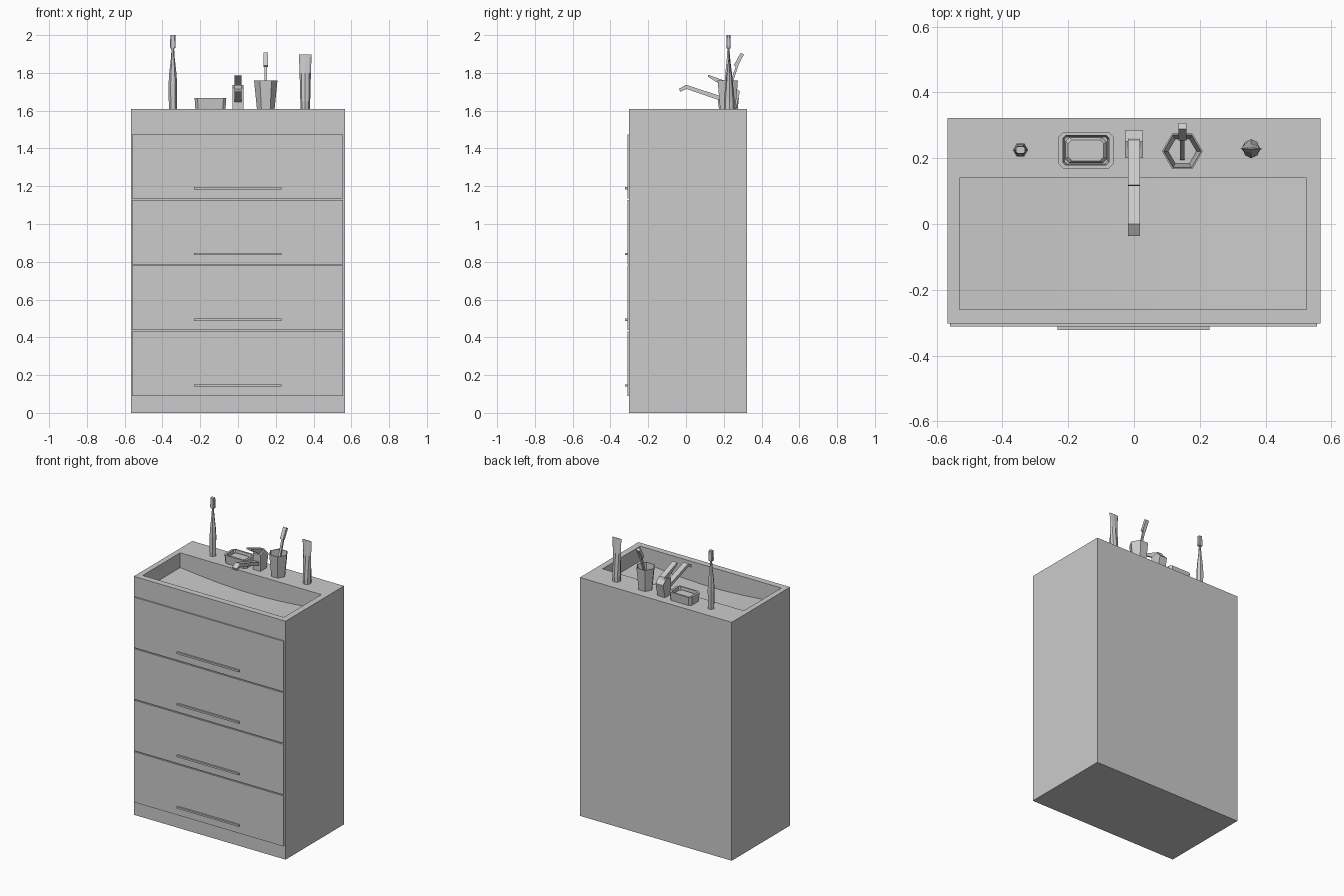
import bpy
import bmesh
from math import cos, sin, pi
from mathutils import Vector

cube = bpy.data.objects.get("Cube")
if cube:
    bpy.data.objects.remove(cube, do_unlink=True)

grey = bpy.data.materials.new("plain grey")
grey.use_nodes = True
GREY = (0.6, 0.6, 0.6, 1)
grey.diffuse_color = GREY
grey.node_tree.nodes["Principled BSDF"].inputs["Base Color"].default_value = GREY

TOP = 1.61


def loft(name, rings):
    """Skin a closed shell through rings of equal point count."""
    bm = bmesh.new()
    loops = [[bm.verts.new(p) for p in ring] for ring in rings]
    n = len(loops[0])
    for a, b in zip(loops, loops[1:]):
        for i in range(n):
            j = (i + 1) % n
            bm.faces.new((a[i], a[j], b[j], b[i]))
    bm.faces.new(loops[0][::-1])
    bm.faces.new(loops[-1])
    bmesh.ops.recalc_face_normals(bm, faces=bm.faces)
    mesh = bpy.data.meshes.new(name)
    bm.to_mesh(mesh)
    bm.free()
    mesh.materials.append(grey)
    obj = bpy.data.objects.new(name, mesh)
    bpy.context.collection.objects.link(obj)
    return obj


def box(name, x0, x1, y0, y1, z0, z1):
    return loft(name, [[(x0, y0, z), (x1, y0, z), (x1, y1, z), (x0, y1, z)]
                       for z in (z0, z1)])


def side_profile(name, points, half_width):
    """Extrude a (y, z) outline symmetrically along x."""
    return loft(name, [[(x, y, z) for y, z in points]
                       for x in (-half_width, half_width)])


def ring(x, y, z, rx, ry=None, sides=6, turn=0.0):
    ry = rx if ry is None else ry
    return [(x + rx * cos(2 * pi * i / sides + turn),
             y + ry * sin(2 * pi * i / sides + turn), z) for i in range(sides)]


def cut_rect(x, y, z, hx, hy, c):
    """Rectangle ring with chamfered corners."""
    pts = [(hx, c - hy), (hx, hy - c), (hx - c, hy), (c - hx, hy),
           (-hx, hy - c), (-hx, c - hy), (c - hx, -hy), (hx - c, -hy)]
    return [(x + px, y + py, z) for px, py in pts]


# Cabinet with a gently sagging basin cut in the top
cabinet = box("cabinet", -0.567, 0.567, -0.302, 0.322, 0, TOP)
outline = [(-0.53, TOP + 0.1), (-0.53, TOP - 0.1)]
for i in range(1, 7):
    t = i / 7
    outline.append((-0.53 + 1.055 * t, TOP - 0.1 - 0.035 * sin(pi * t)))
outline += [(0.525, TOP - 0.1), (0.525, TOP + 0.1)]
cutter = loft("basin_cutter", [[(x, y, z) for x, z in outline] for y in (-0.26, 0.14)])
cutter.hide_render = True
cut = cabinet.modifiers.new("basin", "BOOLEAN")
cut.operation = "DIFFERENCE"
cut.solver = "EXACT"
cut.object = cutter
bpy.context.view_layer.objects.active = cabinet
bpy.ops.object.modifier_apply(modifier="basin")
bpy.data.objects.remove(cutter, do_unlink=True)

# Drawers and bar handles
for i in range(4):
    z = 0.09 + i * 0.348
    box(f"drawer_{i + 1}", -0.56, 0.556, -0.311, -0.3, z, z + 0.341)
    box(f"drawer_handle_{i + 1}", -0.233, 0.23, -0.322, -0.31, z + 0.049, z + 0.061)

# Tap: body, bent spout and lever
side_profile("tap_body", [(0.2, TOP), (0.265, TOP), (0.285, 1.7), (0.25, 1.735),
                          (0.2, 1.72)], 0.028)
side_profile("tap_spout", [(0.22, 1.665), (0, 1.737), (-0.037, 1.716),
                           (-0.031, 1.7), (0.003, 1.715), (0.22, 1.64)], 0.018)
side_profile("tap_lever", [(0.118, 1.79), (0.116, 1.78), (0.22, 1.715),
                           (0.265, 1.715), (0.255, 1.74)], 0.018)

# Soap dish and soap
SX, SY = -0.146, 0.224
loft("soap_dish", [cut_rect(SX, SY, TOP, 0.08, 0.05, 0.015),
                   cut_rect(SX, SY, 1.668, 0.084, 0.056, 0.015),
                   cut_rect(SX, SY, 1.668, 0.07, 0.045, 0.008),
                   cut_rect(SX, SY, 1.63, 0.066, 0.041, 0.008)])
loft("soap", [cut_rect(SX, SY, 1.628, 0.058, 0.036, 0.012),
              cut_rect(SX, SY, 1.645, 0.062, 0.039, 0.012),
              cut_rect(SX, SY, 1.656, 0.054, 0.032, 0.012)])

# Six-sided cup with a leaning toothbrush
CX, CY = 0.147, 0.221
loft("cup", [ring(CX, CY, TOP, 0.047), ring(CX, CY, 1.76, 0.062),
             ring(CX, CY, 1.76, 0.057), ring(CX, CY, 1.625, 0.043)])


def leaning_bar(name, start, end, hx, h):
    """Square bar between two (y, z) points."""
    a, b = Vector((CX, *start)), Vector((CX, *end))
    side = (b - a).normalized().cross(Vector((1, 0, 0))) * h
    wide = Vector((hx, 0, 0))
    return loft(name, [[p + wide + side, p - wide + side, p - wide - side, p + wide - side]
                       for p in (a, b)])


leaning_bar("toothbrush_handle", (0.2, 1.63), (0.275, 1.85), 0.007, 0.006)
leaning_bar("toothbrush_head", (0.262, 1.835), (0.298, 1.902), 0.012, 0.01)

# Electric toothbrush
BX, BY = -0.345, 0.225
loft("electric_brush_handle",
     [ring(BX, BY, z, r) for z, r in ((TOP, 0.021), (1.74, 0.023), (1.8, 0.019),
                                      (1.88, 0.01), (1.94, 0.006))])
loft("electric_brush_head", [cut_rect(BX, BY, 1.93, 0.012, 0.011, 0.004),
                             cut_rect(BX, BY, 1.94, 0.015, 0.012, 0.004),
                             cut_rect(BX, BY, 2.0, 0.013, 0.01, 0.004)])

# Toothpaste tube standing on its cap
PX, PY = 0.356, 0.229
loft("tube_cap", [ring(PX, PY, z, 0.025, 0.028, 8) for z in (TOP, 1.645)])
loft("tube_body", [ring(PX, PY, 1.645, 0.026, 0.029, 8),
                   ring(PX, PY, 1.8, 0.03, 0.014, 8),
                   ring(PX, PY, 1.885, 0.033, 0.003, 8),
                   ring(PX, PY, 1.898, 0.034, 0.002, 8)])
